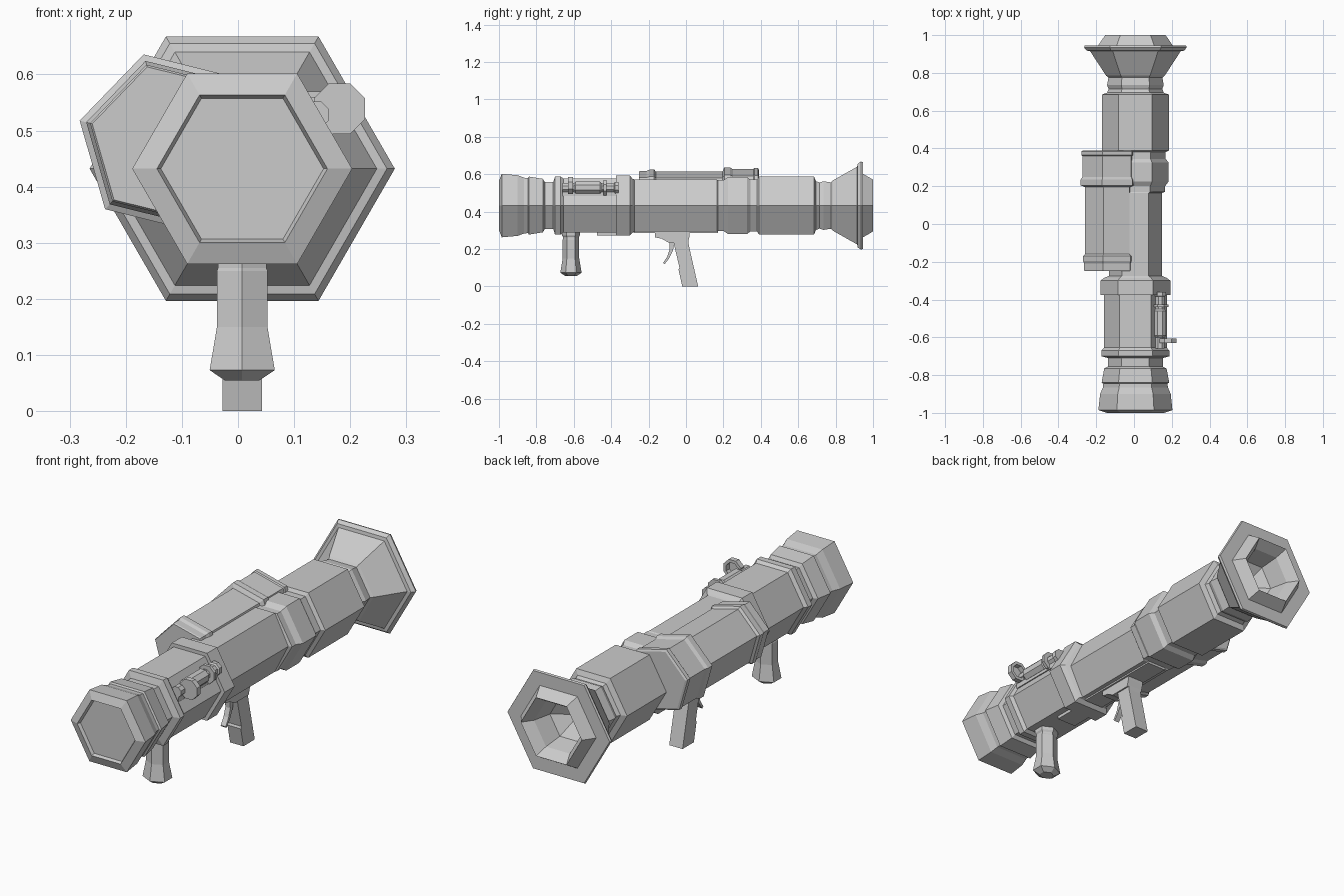
import bpy, bmesh, math
from mathutils import Vector

CX, CZ = 0.0075, 0.432
S = math.sqrt(3) / 2


def finish(name, bm):
    bmesh.ops.remove_doubles(bm, verts=bm.verts, dist=1e-5)
    bmesh.ops.recalc_face_normals(bm, faces=bm.faces)
    me = bpy.data.meshes.new(name)
    bm.to_mesh(me)
    bm.free()
    ob = bpy.data.objects.new(name, me)
    bpy.context.collection.objects.link(ob)
    return ob


def loft(name, profile, centre, axis='y', sides=6, turn=0, sq=1.0):
    """Skin polygon rings; profile = (position, radius[, second radius])."""
    bm = bmesh.new()
    rings = []
    for p in profile:
        t, ra = p[0], p[1]
        rb = p[2] if len(p) > 2 else ra * sq
        ring = []
        for i in range(sides):
            a = math.radians(turn) + 2 * math.pi * i / sides
            u, v = ra * math.cos(a), rb * math.sin(a)
            if axis == 'y':
                co = (centre[0] + u, t, centre[1] + v)
            else:
                co = (centre[0] + u, centre[1] + v, t)
            ring.append(bm.verts.new(co))
        rings.append(ring)
    for a, b in zip(rings, rings[1:]):
        for i in range(sides):
            j = (i + 1) % sides
            bm.faces.new((a[i], a[j], b[j], b[i]))
    for ring, p in ((rings[0], profile[0]), (rings[-1], profile[-1])):
        if p[1] > 0.002:
            bm.faces.new(ring)
    return finish(name, bm)


def side_extrude(name, pts, half, x=CX):
    """Extrude a (y, z) outline across x."""
    bm = bmesh.new()
    f = bm.faces.new([bm.verts.new((x - half, y, z)) for y, z in pts])
    r = bmesh.ops.extrude_face_region(bm, geom=[f])
    vs = [g for g in r['geom'] if isinstance(g, bmesh.types.BMVert)]
    bmesh.ops.translate(bm, verts=vs, vec=(2 * half, 0, 0))
    return finish(name, bm)


def ring(name, centre, y0, y1, ro, ri, sides=8, turn=22.5):
    return loft(name, [(y0, ri), (y0, ro), (y1, ro), (y1, ri), (y0, ri)],
                centre, sides=sides, turn=turn)


def box(name, x0, x1, y0, y1, z0, z1):
    return side_extrude(name, [(y0, z0), (y1, z0), (y1, z1), (y0, z1)],
                        (x1 - x0) / 2, (x0 + x1) / 2)


# Main hexagonal launch tube: muzzle cap, bands, slim middle, flared rear with bore
loft("launch_tube", [
    (-0.985, 0.0), (-0.985, 0.145), (-1.0, 0.152), (-0.985, 0.196),
    (-0.90, 0.187), (-0.865, 0.172), (-0.845, 0.170), (-0.84, 0.179),
    (-0.765, 0.165), (-0.755, 0.145), (-0.71, 0.145), (-0.70, 0.180),
    (-0.67, 0.180), (-0.655, 0.166), (-0.375, 0.166), (-0.375, 0.185),
    (-0.30, 0.185), (-0.285, 0.165), (-0.275, 0.141, 0.161),
    (0.165, 0.141, 0.161), (0.17, 0.157), (0.20, 0.157), (0.225, 0.176),
    (0.325, 0.176), (0.345, 0.160), (0.38, 0.160), (0.39, 0.178),
    (0.685, 0.178), (0.695, 0.150), (0.715, 0.142), (0.735, 0.150),
    (0.775, 0.143), (0.785, 0.155), (0.915, 0.240), (0.918, 0.258),
    (0.935, 0.272), (0.945, 0.268), (0.945, 0.197), (1.0, 0.160),
    (0.95, 0.125), (0.86, 0.105), (0.79, 0.0)], (CX, CZ))

# Tilted hexagonal side pod with raised bands
loft("side_pod", [
    (-0.25, 0.141), (-0.245, 0.145), (-0.21, 0.145), (-0.195, 0.152),
    (-0.17, 0.152), (-0.16, 0.141), (0.195, 0.141), (0.20, 0.153),
    (0.205, 0.164), (0.235, 0.164), (0.25, 0.155), (0.36, 0.155),
    (0.365, 0.160), (0.385, 0.160), (0.39, 0.150)],
    (-0.123, 0.478), turn=46)

# Front grip
loft("front_grip", [
    (0.30, 0.050), (0.255, 0.050), (0.25, 0.052), (0.15, 0.052),
    (0.073, 0.067), (0.055, 0.036)], (CX, -0.615), axis='z', turn=30, sq=0.85)
loft("front_grip_collar", [(0.30, 0.056), (0.272, 0.056), (0.26, 0.048)],
     (CX, -0.615), axis='z', turn=30, sq=0.85)

# Pistol grip, trigger and mount
side_extrude("pistol_grip", [
    (-0.07, 0.25), (0.012, 0.25), (0.015, 0.22), (0.065, 0.0),
    (-0.02, 0.0), (-0.04, 0.09), (-0.035, 0.10)], 0.035)
side_extrude("grip_mount", [
    (-0.165, 0.30), (-0.165, 0.262), (-0.13, 0.255), (-0.095, 0.235),
    (0.01, 0.235), (0.02, 0.27), (0.02, 0.30)], 0.042)
side_extrude("trigger", [
    (-0.09, 0.245), (-0.06, 0.245), (-0.07, 0.19), (-0.09, 0.15),
    (-0.115, 0.118), (-0.122, 0.126), (-0.10, 0.16), (-0.087, 0.20)], 0.013)
box("belly_plate", CX - 0.05, CX + 0.05, -0.28, 0.17, 0.285, 0.30)
box("belly_block", CX - 0.05, CX + 0.05, -0.475, -0.37, 0.273, 0.30)

# Small sighting tube on the upper right side
SX, SZ = 0.138, 0.528
box("sight_rail", 0.09, 0.15, -0.66, -0.37, 0.482, 0.505)
loft("sight_tube", [
    (-0.66, 0.026), (-0.60, 0.026), (-0.59, 0.034), (-0.46, 0.034),
    (-0.45, 0.025), (-0.385, 0.025), (-0.38, 0.033), (-0.36, 0.033)],
    (SX, SZ), sides=8, turn=22.5)
loft("sight_band", [(-0.44, 0.045), (-0.425, 0.045)], (SX + 0.003, SZ),
     sides=8, turn=22.5)
ring("sight_ring", (0.181, 0.539), -0.63, -0.605, 0.049, 0.034)
